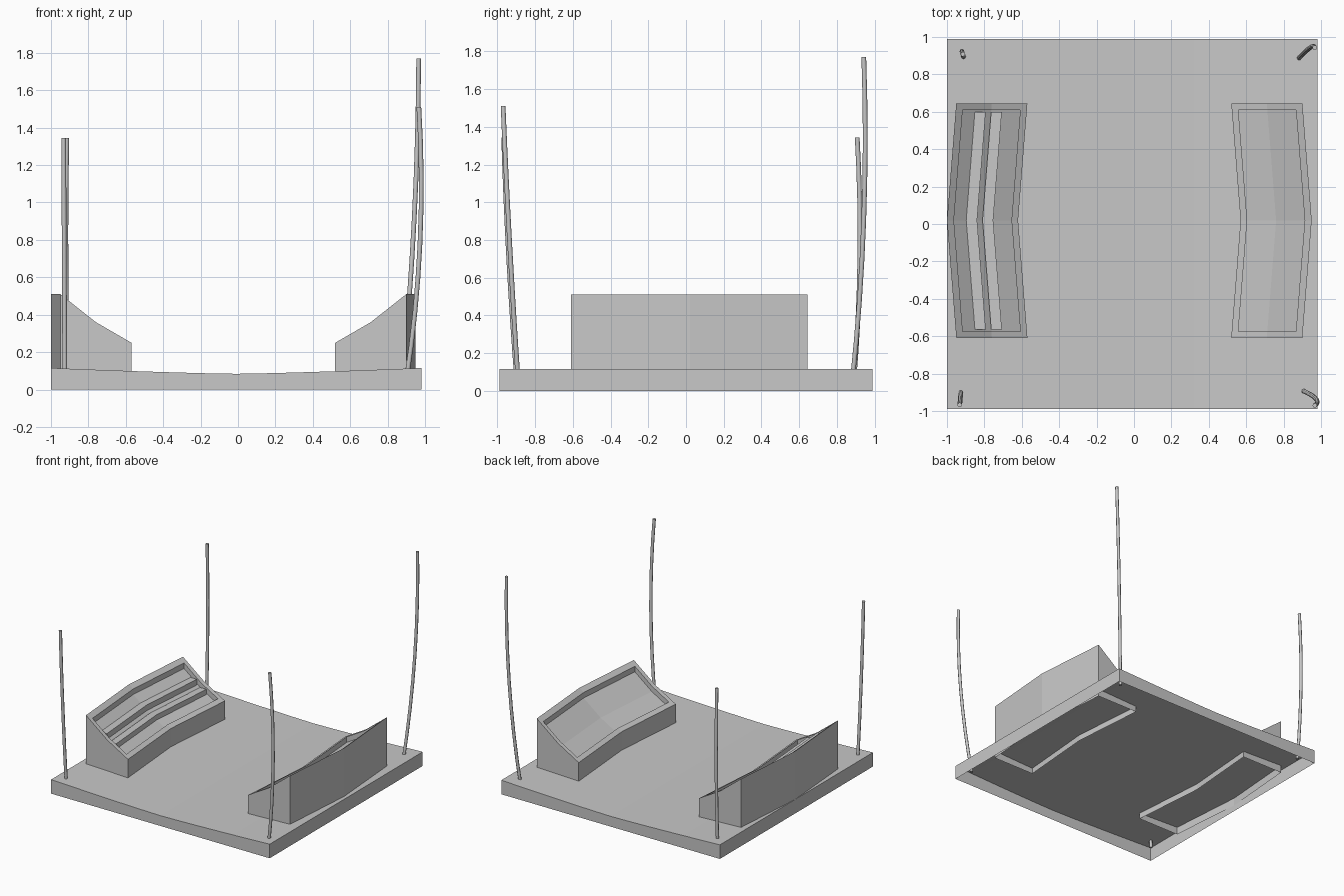
import bpy, bmesh, math
from mathutils import Vector

if "Cube" in bpy.data.objects:
    bpy.data.objects.remove(bpy.data.objects["Cube"])

grey = bpy.data.materials.new("plain grey")
grey.diffuse_color = (0.58, 0.58, 0.58, 1)
grey.use_nodes = True
grey.node_tree.nodes["Principled BSDF"].inputs["Base Color"].default_value = grey.diffuse_color


def finish(name, bm):
    bmesh.ops.remove_doubles(bm, verts=bm.verts, dist=0.0001)
    bmesh.ops.recalc_face_normals(bm, faces=bm.faces)
    me = bpy.data.meshes.new(name)
    bm.to_mesh(me)
    bm.free()
    me.materials.append(grey)
    ob = bpy.data.objects.new(name, me)
    bpy.context.collection.objects.link(ob)
    return ob


def face(bm, *pts):
    return bm.faces.new([bm.verts.new(p) for p in pts])


# Base tray: sagging top and four side walls, open underneath
X0, X1, Y = -1.0, 0.98, 0.99
bm = bmesh.new()
N = 12
xs = [X0 + (X1 - X0) * i / N for i in range(N + 1)]
sag = lambda x: 0.084 + 0.031 * min(1, abs(x + 0.01) / 0.99) ** 1.3
for a, b in zip(xs, xs[1:]):
    face(bm, (a, -Y, sag(a)), (b, -Y, sag(b)), (b, Y, sag(b)), (a, Y, sag(a)))
    for y in (-Y, Y):
        face(bm, (a, y, 0), (b, y, 0), (b, y, sag(b)), (a, y, sag(a)))
for x in (X0, X1):
    face(bm, (x, -Y, 0), (x, Y, 0), (x, Y, sag(x)), (x, -Y, sag(x)))
finish("base", bm)

# Sloped bins, bent in the middle of their length
YM, DEPTH, FOOT = 0.02, 0.045, 0.05
US = [0, 0.035, 0.19, 0.343, 0.38]
YS = [-0.61, -0.575, YM, 0.61, 0.645]


def height(u):
    return 0.25 + u * 0.11 / 0.19 if u < 0.19 else 0.36 + (u - 0.19) * 0.15 / 0.19


def place(side, u, y, z):
    x = 0.545 + u + 0.05 * (1 - abs(y - YM) / 0.628)
    return (side * x - 0.025, y, z)


def bin_box(name, side):
    bm = bmesh.new()
    rim = lambda u, y: place(side, u, y, height(u))
    floor = lambda u, y: place(side, u, y, height(u) - DEPTH)
    foot = lambda u, y: place(side, u, y, FOOT)

    def wall(f, g, a, b):
        face(bm, f(*a), f(*b), g(*b), g(*a))

    for i in range(4):
        for j in range(4):
            c = [(US[i], YS[j]), (US[i + 1], YS[j]),
                 (US[i + 1], YS[j + 1]), (US[i], YS[j + 1])]
            inside = i in (1, 2) and j in (1, 2)
            face(bm, *[(floor if inside else rim)(*p) for p in c])
    for k in range(4):
        for e in (0, 4):
            wall(rim, foot, (US[e], YS[k]), (US[e], YS[k + 1]))
            wall(rim, foot, (US[k], YS[e]), (US[k + 1], YS[e]))
        if k in (1, 2):
            for e in (1, 3):
                wall(rim, floor, (US[e], YS[k]), (US[e], YS[k + 1]))
                wall(rim, floor, (US[k], YS[e]), (US[k + 1], YS[e]))
    finish(name, bm)


bin_box("left_bin", -1)
bin_box("right_bin", 1)


# Two steps across the floor of the left bin
def step(name, u0, u1, z0, z1):
    bm = bmesh.new()
    rings = []
    for y in (-0.565, YM, 0.6):
        rings.append([bm.verts.new(place(-1, u, y, z))
                      for u, z in ((u0, z0), (u1, z0), (u1, z1), (u0, z1))])
    for r, s in zip(rings, rings[1:]):
        for k in range(4):
            m = (k + 1) % 4
            bm.faces.new((r[k], r[m], s[m], s[k]))
    bm.faces.new(rings[0])
    bm.faces.new(rings[-1])
    finish(name, bm)


step("lower_step", 0.133, 0.19, 0.27, 0.325)
step("upper_step", 0.219, 0.277, 0.325, 0.384)


# Thin bowed poles at the corners: parabola through foot, middle and tip
def pole(name, a, m, b, r=0.0125, sides=8, segs=8):
    a, m, b = Vector(a), Vector(m), Vector(b)
    c = 2 * m - (a + b) / 2
    bm = bmesh.new()
    rings = []
    for i in range(segs + 1):
        t = i / segs
        p = a * (1 - t) ** 2 + c * 2 * t * (1 - t) + b * t * t
        rings.append([bm.verts.new(p + Vector((r * math.cos(2 * math.pi * k / sides),
                                               r * math.sin(2 * math.pi * k / sides), 0)))
                      for k in range(sides)])
    for p, q in zip(rings, rings[1:]):
        for k in range(sides):
            n = (k + 1) % sides
            bm.faces.new((p[k], p[n], q[n], q[k]))
    bm.faces.new(rings[0])
    bm.faces.new(rings[-1])
    ob = finish(name, bm)
    for f in ob.data.polygons:
        f.use_smooth = len(f.vertices) == 4


pole("front_right_pole", (0.9, -0.89, 0.05), (0.973, -0.935, 0.78), (0.967, -0.97, 1.51))
pole("back_right_pole", (0.878, 0.882, 0.05), (0.942, 0.943, 0.91), (0.966, 0.943, 1.77))
pole("front_left_pole", (-0.926, -0.897, 0.05), (-0.929, -0.94, 0.7), (-0.932, -0.967, 1.345))
pole("back_left_pole", (-0.91, 0.89, 0.05), (-0.92, 0.922, 0.7), (-0.915, 0.908, 1.345))
